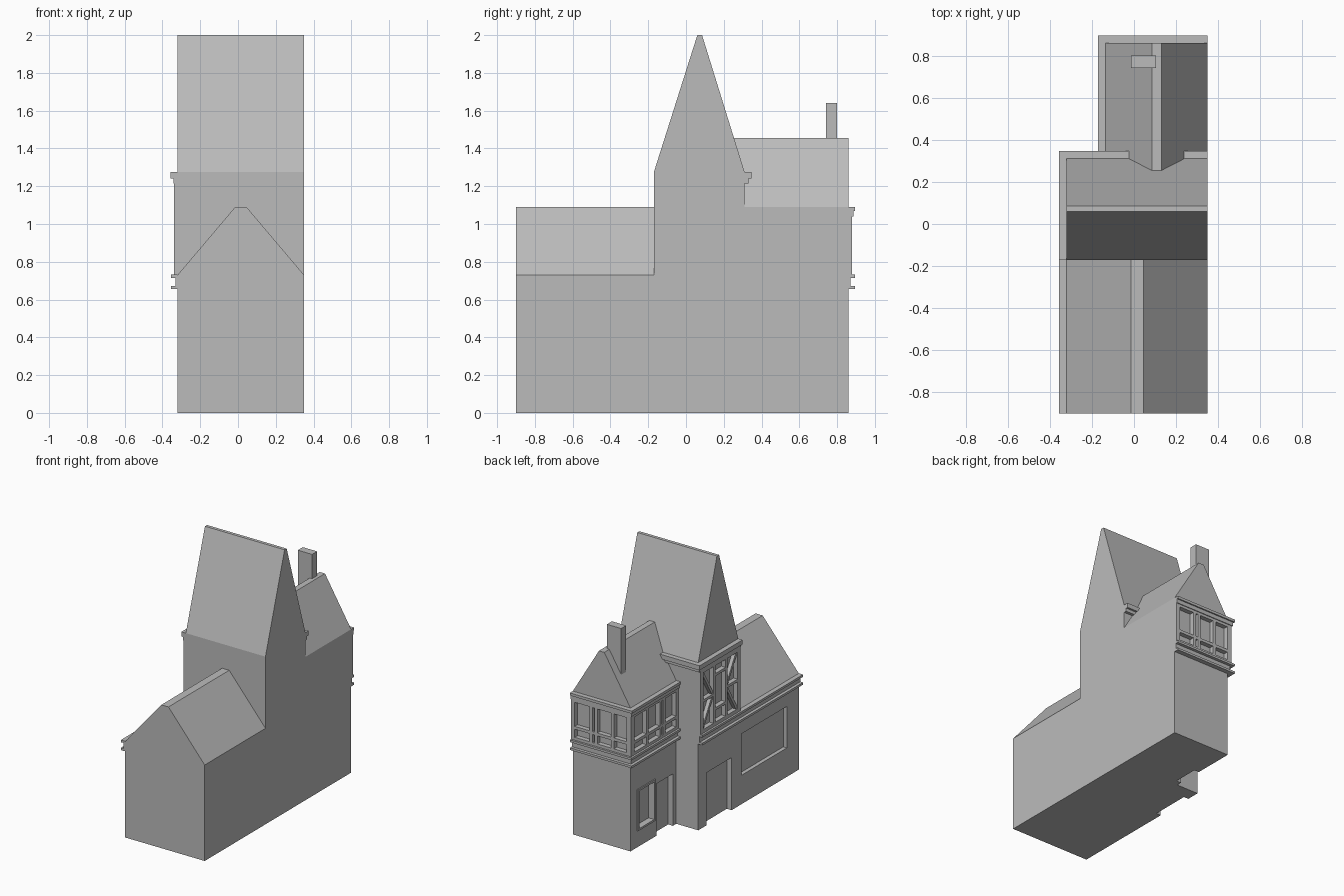
import bpy, bmesh
from mathutils import Vector
from math import hypot

if "Cube" in bpy.data.objects:
    bpy.data.objects.remove(bpy.data.objects["Cube"])

plaster = bpy.data.materials.new("plain_grey")
plaster.diffuse_color = (0.5, 0.5, 0.5, 1)
plaster.use_nodes = True
plaster.node_tree.nodes["Principled BSDF"].inputs["Base Color"].default_value = plaster.diffuse_color


def place(axis, u, v, w):
    # profile axes: x -> (y,z), y -> (x,z), z -> (x,y)
    return Vector({'x': (w, u, v), 'y': (u, w, v), 'z': (u, v, w)}[axis])


def add_prism(bm, pts, axis, a, b):
    lo = [bm.verts.new(place(axis, u, v, a)) for u, v in pts]
    hi = [bm.verts.new(place(axis, u, v, b)) for u, v in pts]
    n = len(pts)
    bm.faces.new(lo)
    bm.faces.new(hi)
    for i in range(n):
        j = (i + 1) % n
        bm.faces.new((lo[i], lo[j], hi[j], hi[i]))


def finish(name, bm):
    bmesh.ops.recalc_face_normals(bm, faces=bm.faces[:])
    me = bpy.data.meshes.new(name)
    bm.to_mesh(me)
    bm.free()
    me.materials.append(plaster)
    ob = bpy.data.objects.new(name, me)
    bpy.context.collection.objects.link(ob)
    return ob


def prism(name, pts, axis, a, b):
    bm = bmesh.new()
    add_prism(bm, pts, axis, a, b)
    return finish(name, bm)


def boxes(name, items):
    # each item: (x0, x1, y0, y1, z0, z1)
    bm = bmesh.new()
    for x0, x1, y0, y1, z0, z1 in items:
        add_prism(bm, [(x0, y0), (x1, y0), (x1, y1), (x0, y1)], 'z', z0, z1)
    return finish(name, bm)


def cut(ob, items):
    cutter = boxes(ob.name + "_cutter", items)
    cutter.hide_render = True
    mod = ob.modifiers.new("openings", 'BOOLEAN')
    mod.operation = 'DIFFERENCE'
    mod.solver = 'EXACT'
    mod.object = cutter
    bpy.context.view_layer.objects.active = ob
    bpy.ops.object.modifier_apply(modifier=mod.name)
    bpy.data.objects.remove(cutter)


def corner_band(name, xi, yi, ys, out, z0, z1, xe=0.35):
    # L-shaped moulding along the left and back walls
    prism(name, [(xi - out, ys), (xi, ys), (xi, yi), (xe, yi),
                 (xe, yi + out), (xi - out, yi + out)], 'z', z0, z1)


# front wing: gabled along y, with a wide shop window in the left wall
front = prism("front_wing", [(-0.32, 0), (0.35, 0), (0.35, 0.73), (0.045, 1.09),
                             (-0.015, 1.09), (-0.32, 0.73)], 'y', -0.9, -0.17)
cut(front, [(-0.4, -0.29, -0.755, -0.21, 0.22, 0.535)])

# tower: steep gable along x, door and timber panel in the left wall
tower = prism("tower", [(-0.17, 0), (0.31, 0), (0.31, 1.275), (0.085, 2.0),
                        (0.06, 2.0), (-0.17, 1.275)], 'x', -0.32, 0.35)
cut(tower, [(-0.4, -0.28, -0.09, 0.21, -0.1, 0.40),
            (-0.4, -0.305, -0.15, 0.29, 0.75, 1.20)])

# back wing: gabled along y, running into the tower roof
prism("back_roof", [(-0.135, 1.09), (0.35, 1.09), (0.13, 1.455), (0.085, 1.455)],
      'y', 0.2, 0.86)
back = boxes("back_wing", [(-0.135, 0.35, 0.31, 0.86, 0, 1.09)])
cut(back, [(-0.3, -0.095, 0.585, 0.765, 0.14, 0.425),
           (-0.3, -0.095, 0.35, 0.545, -0.1, 0.395),
           (-0.3, -0.12, 0.33, 0.84, 0.75, 1.04),
           (-0.115, 0.335, 0.845, 0.95, 0.75, 1.04)])

# small window frame
fx = (-0.143, -0.12)
boxes("window_frame", [(*fx, 0.57, 0.585, 0.125, 0.44), (*fx, 0.765, 0.78, 0.125, 0.44),
                       (*fx, 0.585, 0.765, 0.125, 0.14), (*fx, 0.585, 0.765, 0.425, 0.44)])

# chimney
boxes("chimney", [(-0.015, 0.105, 0.74, 0.80, 1.25, 1.64)])

# string course mouldings below the upper floors
for i, (z0, z1, out) in enumerate([(0.655, 0.672, 0.035), (0.672, 0.715, 0.012),
                                   (0.715, 0.732, 0.035)]):
    boxes("left_moulding_%d" % i, [(-0.32 - out, -0.32, -0.9, 0.31, z0, z1)])
    corner_band("back_moulding_%d" % i, -0.135, 0.86, 0.31, out, z0, z1)

# cornices
corner_band("tower_cornice", -0.32, 0.31, -0.17, 0.037, 1.24, 1.275)
corner_band("tower_cornice_step", -0.32, 0.31, -0.17, 0.022, 1.215, 1.24)
corner_band("back_cornice", -0.135, 0.86, 0.31, 0.036, 1.07, 1.09)
corner_band("back_cornice_step", -0.135, 0.86, 0.31, 0.026, 1.04, 1.07)

# tower timber frame: posts, rails and braces
tx = (-0.34, -0.304)
posts = [(*tx, y, y + w, 0.732, 1.215) for y, w in
         [(-0.17, 0.035), (-0.015, 0.025), (0.13, 0.025), (0.275, 0.035)]]
rails = [(*tx, -0.135, 0.275, 0.732, 0.76), (*tx, -0.135, 0.275, 1.19, 1.215),
         (*tx, 0.01, 0.13, 0.85, 0.87), (*tx, 0.01, 0.13, 1.11, 1.13),
         (*tx, -0.135, -0.015, 0.965, 0.985), (*tx, 0.155, 0.275, 0.965, 0.985)]
boxes("tower_timber_frame", posts + rails)
bm = bmesh.new()
for y0, z0, y1, z1 in [(-0.135, 0.76, -0.015, 0.965), (-0.135, 1.19, -0.015, 0.985),
                       (0.275, 0.76, 0.155, 0.965), (0.275, 1.19, 0.155, 0.985)]:
    d = hypot(y1 - y0, z1 - z0)
    ny, nz = -(z1 - z0) / d * 0.01, (y1 - y0) / d * 0.01
    add_prism(bm, [(y0 + ny, z0 + nz), (y1 + ny, z1 + nz),
                   (y1 - ny, z1 - nz), (y0 - ny, z0 - nz)], 'x', -0.333, -0.304)
finish("tower_braces", bm)

# back wing timber frame on the left and back walls
lx, by = (-0.155, -0.119), (0.844, 0.88)
left = [(*lx, y, y + w, 0.732, 1.04) for y, w in
        [(0.31, 0.03), (0.47, 0.025), (0.51, 0.025), (0.67, 0.025)]]
left += [(*lx, 0.31, 0.85, z, z + 0.022) for z in (0.732, 0.815, 1.02)]
rear = [(x, x + w, *by, 0.732, 1.04) for x, w in
        [(0.32, 0.03), (0.17, 0.025), (0.13, 0.025), (-0.01, 0.025)]]
rear += [(-0.125, 0.35, *by, z, z + 0.022) for z in (0.732, 0.815, 1.02)]
corner = [(-0.155, -0.115, 0.84, 0.88, 0.732, 1.04)]
boxes("back_timber_frame", left + rear + corner)
